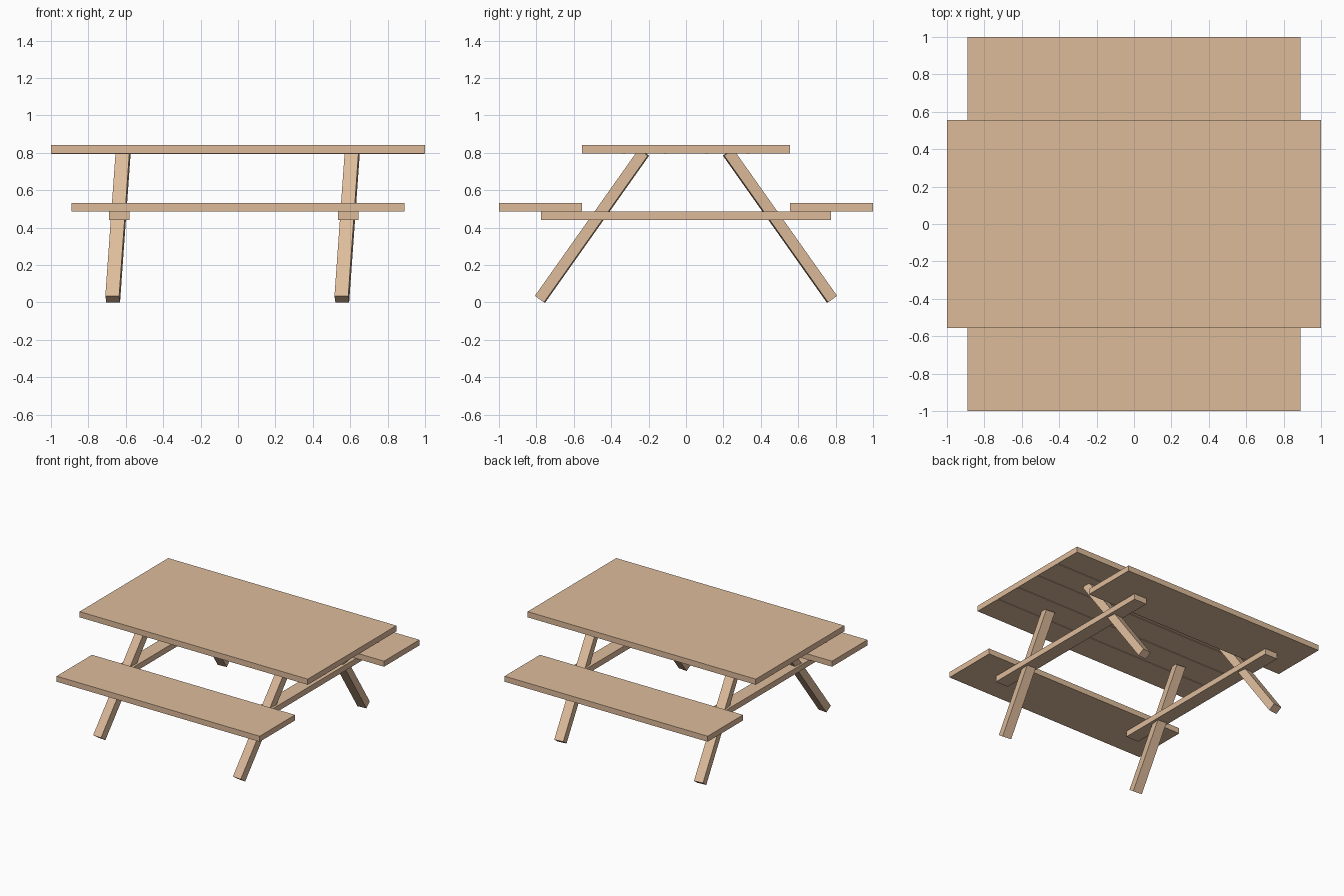
import bpy
import bmesh
from mathutils import Matrix, Vector

if "Cube" in bpy.data.objects:
    bpy.data.objects.remove(bpy.data.objects["Cube"])

wood = bpy.data.materials.new("light_wood")
wood.diffuse_color = (0.73, 0.50, 0.33, 1)
wood.use_nodes = True
wood.node_tree.nodes["Principled BSDF"].inputs["Base Color"].default_value = wood.diffuse_color


def box(name, size, matrix):
    """Box of the given size placed by a matrix."""
    bm = bmesh.new()
    bmesh.ops.create_cube(bm, size=1)
    bm.transform(matrix @ Matrix.Diagonal((*size, 1)))
    bmesh.ops.recalc_face_normals(bm, faces=bm.faces)
    mesh = bpy.data.meshes.new(name)
    bm.to_mesh(mesh)
    bm.free()
    mesh.materials.append(wood)
    obj = bpy.data.objects.new(name, mesh)
    bpy.context.collection.objects.link(obj)
    return obj


def slab(name, lo, hi):
    """Axis-aligned board between two corners."""
    lo, hi = Vector(lo), Vector(hi)
    return box(name, hi - lo, Matrix.Translation((lo + hi) / 2))


# Table top with narrow raised seams underneath, between its five planks
slab("table_top", (-1, -0.555, 0.797), (1, 0.555, 0.842))
for i in range(4):
    y = -0.333 + i * 0.222
    slab("plank_seam", (-0.998, y - 0.009, 0.793), (0.998, y + 0.009, 0.798))

# Bench seats
slab("front_seat", (-0.89, -1, 0.486), (0.89, -0.557, 0.53))
slab("back_seat", (-0.89, 0.557, 0.486), (0.89, 1, 0.53))

# Cross braces and splayed legs, mirrored front to back
for side, x in (("left", -0.67), ("right", 0.555)):
    slab(side + "_brace", (x - 0.02, -0.775, 0.441), (x + 0.09, 0.775, 0.486))
    foot = Vector((x, -0.78, 0.0175))
    head = Vector((x + 0.056, -0.225, 0.802))
    axis = (head - foot).normalized()
    across = Vector((axis.y, -axis.x, 0)).normalized()
    depth = axis.cross(across)
    turn = Matrix((across, depth, axis)).transposed().to_4x4()
    place = Matrix.Translation((foot + head) / 2) @ turn
    size = (0.074, 0.06, (head - foot).length)
    box(side + "_front_leg", size, place)
    box(side + "_back_leg", size, Matrix.Diagonal((1, -1, 1, 1)) @ place)
